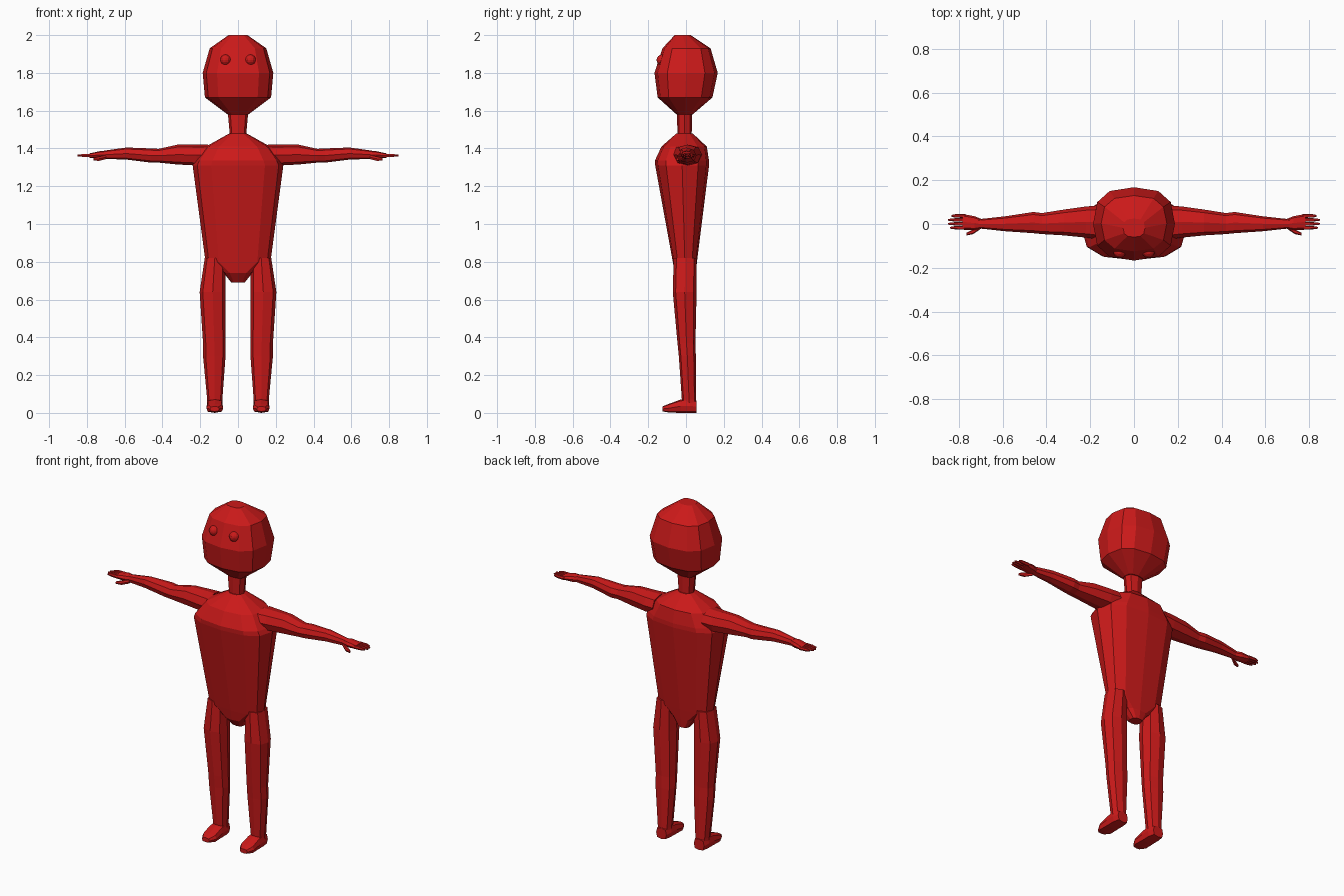
import bpy, bmesh, math

red = bpy.data.materials.new("red")
red.diffuse_color = (0.6, 0.01, 0.01, 1)


def finish(name, bm, mirror):
    bmesh.ops.recalc_face_normals(bm, faces=bm.faces)
    mesh = bpy.data.meshes.new(name)
    bm.to_mesh(mesh)
    bm.free()
    mesh.materials.append(red)
    obj = bpy.data.objects.new(name, mesh)
    bpy.context.collection.objects.link(obj)
    if mirror:
        obj.modifiers.new("mirror", 'MIRROR').use_mirror_merge = False
    return obj


def loft(name, axis, rings, n=8, power=0.8, turn=0.0, mirror=False):
    """Capped tube; each ring is (position on axis, min u, max u, min v, max v)."""
    bm = bmesh.new()
    place = {'x': lambda t, u, v: (t, u, v),
             'y': lambda t, u, v: (u, t, v),
             'z': lambda t, u, v: (u, v, t)}[axis]
    loops = []
    for t, u0, u1, v0, v1 in rings:
        loop = []
        for i in range(n):
            a = math.tau * (i + turn) / n
            c, s = math.cos(a), math.sin(a)
            c = math.copysign(abs(c) ** power, c)
            s = math.copysign(abs(s) ** power, s)
            loop.append(bm.verts.new(place(t, (u0 + u1) / 2 + c * (u1 - u0) / 2,
                                           (v0 + v1) / 2 + s * (v1 - v0) / 2)))
        loops.append(loop)
    for a, b in zip(loops, loops[1:]):
        for i in range(n):
            j = (i + 1) % n
            bm.faces.new((a[i], a[j], b[j], b[i]))
    bm.faces.new(loops[0])
    bm.faces.new(loops[-1])
    return finish(name, bm, mirror)


# Head, neck and torso
loft("head", 'z', [(1.58, -.055, .055, -.05, .035),
                   (1.67, -.175, .175, -.15, .14),
                   (1.80, -.187, .187, -.167, .168),
                   (1.93, -.15, .15, -.125, .13),
                   (2.00, -.05, .05, -.06, .025)], n=12, power=0.75)
loft("neck", 'z', [(1.46, -.042, .042, -.045, .03),
                   (1.60, -.055, .055, -.048, .032)])
loft("torso", 'z', [(.69, -.035, .035, -.02, .045),
                    (.74, -.075, .075, -.06, .052),
                    (.80, -.172, .172, -.07, .058),
                    (1.31, -.24, .24, -.163, .122),
                    (1.335, -.228, .228, -.165, .122),
                    (1.41, -.17, .17, -.13, .11),
                    (1.48, -.045, .045, -.05, .035)], n=12, power=0.75)

# Eyes
bm = bmesh.new()
bmesh.ops.create_uvsphere(bm, u_segments=12, v_segments=8, radius=0.029)
bmesh.ops.translate(bm, verts=bm.verts, vec=(.066, -.127, 1.868))
finish("eyes", bm, True)

# Legs and feet
loft("leg", 'z', [(.03, .083, .163, -.015, .054),
                  (.07, .083, .163, -.022, .054),
                  (.30, .066, .185, -.038, .052),
                  (.37, .066, .185, -.045, .05),
                  (.64, .065, .203, -.07, .056),
                  (.82, .07, .176, -.065, .056)], mirror=True)
loft("foot", 'y', [(.055, .09, .157, 0, .065),
                   (.02, .08, .166, 0, .075),
                   (-.03, .08, .166, 0, .07),
                   (-.09, .078, .168, .002, .048),
                   (-.125, .1, .148, .008, .034)], power=0.6, mirror=True)

# Arms
loft("arm", 'x', [(.16, -.07, .085, 1.315, 1.42),
                  (.22, -.062, .08, 1.31, 1.42),
                  (.32, -.052, .066, 1.315, 1.42),
                  (.42, -.046, .05, 1.325, 1.398),
                  (.46, -.042, .055, 1.325, 1.4),
                  (.59, -.033, .035, 1.341, 1.405),
                  (.71, -.02, .022, 1.345, 1.388)], mirror=True)

# Hands with four fingers and a thumb
loft("palm", 'x', [(.69, -.018, .02, 1.347, 1.386),
                   (.73, -.028, .036, 1.345, 1.386),
                   (.785, -.026, .046, 1.35, 1.374)], mirror=True)
for k, tip in enumerate((.835, .85, .85, .84)):
    y = .037 - .018 * k
    loft("finger", 'x', [(.77, y - .009, y + .009, 1.352, 1.372),
                         (.815, y - .008, y + .008, 1.354, 1.372),
                         (tip, y - .004, y + .004, 1.358, 1.367)],
         n=6, mirror=True)
loft("thumb", 'x', [(.70, -.022, -.002, 1.342, 1.365),
                    (.735, -.046, -.024, 1.333, 1.358),
                    (.765, -.052, -.04, 1.335, 1.35)], n=6, mirror=True)
